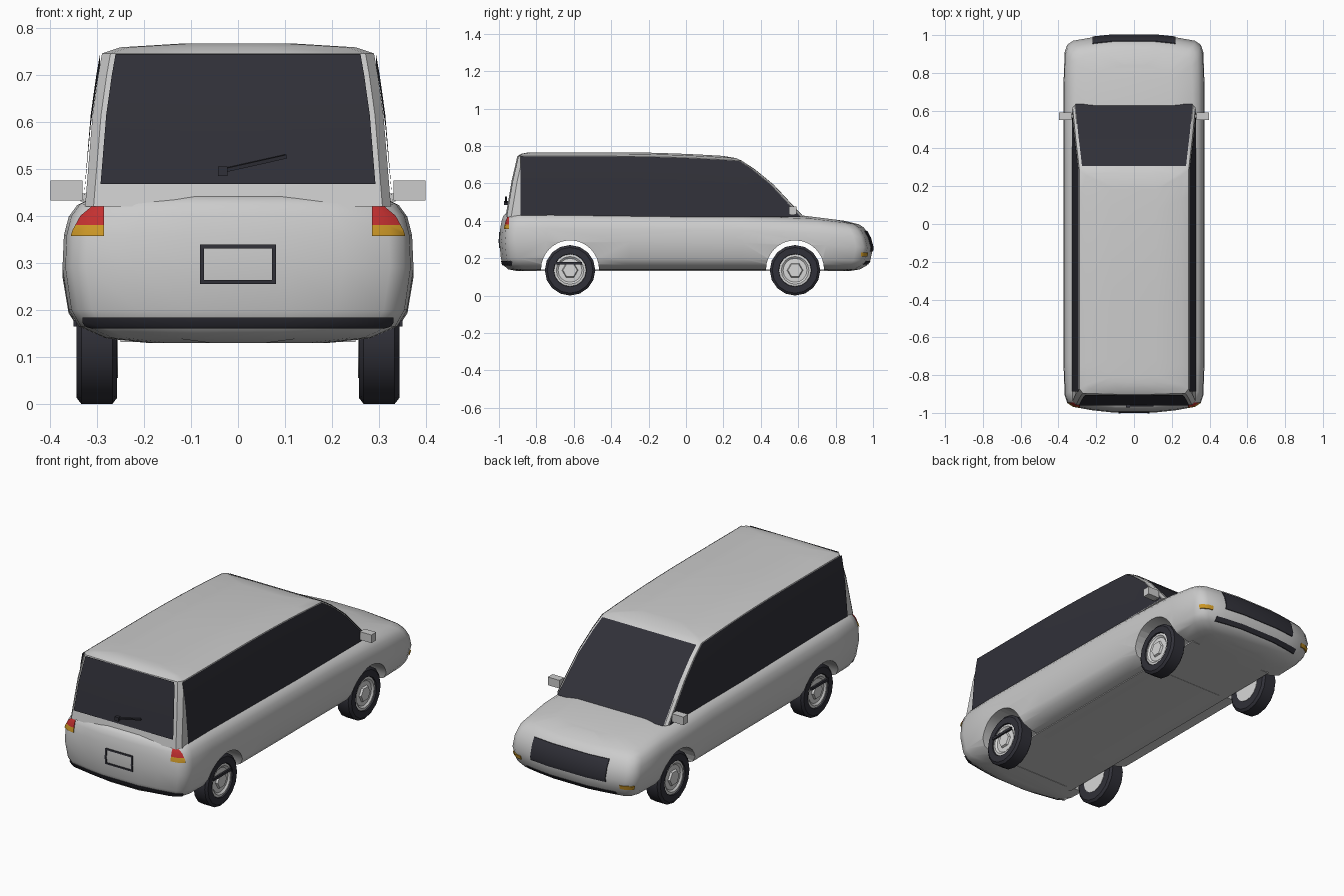
import bpy, bmesh, math
from mathutils import Matrix, Vector

if "Cube" in bpy.data.objects:
    bpy.data.objects.remove(bpy.data.objects["Cube"])


def material(name, rgb):
    m = bpy.data.materials.new(name)
    m.use_nodes = True
    m.diffuse_color = (*rgb, 1)
    bsdf = m.node_tree.nodes["Principled BSDF"]
    bsdf.inputs["Base Color"].default_value = (*rgb, 1)
    bsdf.inputs["Roughness"].default_value = 0.6
    return m


PAINT = material("light grey paint", (0.6, 0.6, 0.6))
DARK = material("dark glass and rubber", (0.03, 0.03, 0.04))
RED = material("red lamp", (0.55, 0.03, 0.03))
AMBER = material("amber lamp", (0.62, 0.32, 0.02))
HUB = material("pale wheel hub", (0.68, 0.68, 0.68))


def finish(bm, name, mat, smooth=None):
    bmesh.ops.recalc_face_normals(bm, faces=bm.faces)
    mesh = bpy.data.meshes.new(name)
    bm.to_mesh(mesh)
    bm.free()
    ob = bpy.data.objects.new(name, mesh)
    bpy.context.collection.objects.link(ob)
    mesh.materials.append(mat)
    if smooth:
        shade(ob, smooth)
    return ob


def activate(ob):
    bpy.ops.object.select_all(action="DESELECT")
    ob.select_set(True)
    bpy.context.view_layer.objects.active = ob


def shade(ob, degrees):
    activate(ob)
    bpy.ops.object.shade_smooth_by_angle(angle=math.radians(degrees))


def box(name, x, y, z, mat):
    bm = bmesh.new()
    lo, hi = Vector((x[0], y[0], z[0])), Vector((x[1], y[1], z[1]))
    m = Matrix.Translation((lo + hi) / 2) @ Matrix.Diagonal((*(hi - lo), 1))
    bmesh.ops.create_cube(bm, size=1, matrix=m)
    return finish(bm, name, mat)


def boolean(ob, cutter, operation):
    mod = ob.modifiers.new("cut", "BOOLEAN")
    mod.operation, mod.object, mod.solver = operation, cutter, "EXACT"
    activate(ob)
    bpy.ops.object.modifier_apply(modifier=mod.name)
    bpy.data.objects.remove(cutter)


def loft(name, levels, outline, height, mat, smooth):
    """Stack mirrored plan outlines and close both ends with quads."""
    bm = bmesh.new()
    rings = []
    for z, w, rear, front in levels:
        half = outline(w, rear, front)
        pts = half + [(-x, y) for x, y in reversed(half)]
        rings.append([bm.verts.new((x, y, height(y, z))) for x, y in pts])
    n = len(rings[0])
    for a, b in zip(rings, rings[1:]):
        for i in range(n):
            j = (i + 1) % n
            bm.faces.new((a[i], a[j], b[j], b[i]))
    for r in (rings[0], rings[-1]):
        for i in range(n // 2 - 1):
            bm.faces.new((r[i], r[i + 1], r[n - 2 - i], r[n - 1 - i]))
    return finish(bm, name, mat, smooth)


# Lower body: height, half width, rear end, front end
BODY = [(.13, .2, -.9, .88), (.14, .285, -.95, .93), (.165, .34, -.98, .965),
        (.2, .36, -.99, .985), (.29, .373, -.998, 1.0), (.36, .37, -.993, .985),
        (.4, .36, -.985, .968), (.425, .342, -.977, .95), (.442, .31, -.96, .925),
        (.454, .2, -.87, .85)]
CORNER = [(.15, .012), (.05, .03), (.02, .05), (.006, .09), (0, .25)]


def body_outline(w, rear, front):
    nose = [(w * .3, front)] + [(w - a, front - b) for a, b in CORNER]
    tail = [(w * .3, rear)] + [(w - a, rear + b) for a, b in CORNER]
    return nose + [(w, .3), (w, -.3)] + tail[::-1]


def body_height(y, z):
    top = .445 - .013 * (y + .95) - .11 * max(0, y - .58)
    return .14 + (z - .14) * (top - .14) / .305


def make_body(name, mat, grow=0):
    levels = [(z, w + grow, r - grow, f + grow) for z, w, r, f in BODY]
    return loft(name, levels, body_outline, body_height, mat, 40)


def patch(name, x, y, z, mat):
    """Thin detail that follows the body skin inside a box."""
    ob = make_body(name, mat, .004)
    boolean(ob, box("cutter", x, y, z, mat), "INTERSECT")


body = make_body("lower_body", PAINT)

# Wheel arches cut across the body, with the floor kept between the wheels
AXLES = {"rear": -.62, "front": .583}
for y in AXLES.values():
    bm = bmesh.new()
    bmesh.ops.create_cone(bm, cap_ends=True, segments=32, radius1=.155, radius2=.155, depth=1,
                          matrix=Matrix.Translation((0, y, .14)) @ Matrix.Rotation(math.pi / 2, 4, "Y"))
    boolean(body, finish(bm, "cutter", PAINT), "DIFFERENCE")
shade(body, 40)
box("floor_pan", (-.25, .25), (-.8, .76), (.132, .14), PAINT)

# Cabin
CABIN = [(.42, .325, -.965, .63), (.615, .309, -.932, .47), (.7, .297, -.912, .37),
         (.745, .289, -.902, .3), (.758, .25, -.88, .27), (.766, .12, -.84, .2)]


def cabin_outline(w, rear, front):
    sides = [(w, front + (rear - front) * k / 8) for k in range(1, 8)]
    return ([(w * .3, front), (w - .012, front - .002), (w, front - .015)] + sides
            + [(w, rear + .03), (w - .018, rear + .006), (w * .3, rear)])


def cabin_height(y, z):
    return z - .025 * max(0, (y + .4) / .7) ** 2 * (z - .42) / .325


loft("cabin", CABIN, cabin_outline, cabin_height, PAINT, 30)


def cabin_at(z):
    for a, b in zip(CABIN, CABIN[1:]):
        if z <= b[0]:
            k = (z - a[0]) / (b[0] - a[0])
            return [p + (q - p) * k for p, q in zip(a, b)][1:]


def glass(name, heights, point, columns):
    bm = bmesh.new()
    rows = []
    for z in heights:
        pts = [point(z, i / columns, *cabin_at(z)) for i in range(columns + 1)]
        rows.append([bm.verts.new((x, y, cabin_height(y, z))) for x, y in pts])
    for a, b in zip(rows, rows[1:]):
        for i in range(columns):
            bm.faces.new((a[i], a[i + 1], b[i + 1], b[i]))
    finish(bm, name, DARK, 30)


# Windows
PANE = (.42, .615, .7, .743)
for side, s in (("left", 1), ("right", -1)):
    glass(side + "_side_window", PANE,
          lambda z, k, w, r, f: (s * (w + .004), -.886 + (f - .018 + .886) * k), 10)
glass("windscreen", PANE, lambda z, k, w, r, f: ((2 * k - 1) * (w - .014), f + .004), 2)
glass("rear_window", (.468, .615, .7, .744),
      lambda z, k, w, r, f: ((2 * k - 1) * (w - .029), r - .004), 2)

# Rear and front painted details
REAR, NOSE = (-1.1, -.93), (.9, 1.1)
patch("rear_bumper_strip", (-.33, .33), REAR, (.16, .184), DARK)
patch("grille", (-.22, .22), NOSE, (.235, .345), DARK)
patch("front_bumper_strip", (-.26, .26), NOSE, (.165, .185), DARK)
for side, s in (("left", 1), ("right", -1)):
    def span(a, b):
        return tuple(sorted((s * a, s * b)))
    patch(side + "_tail_lamp", span(.285, .345), (-1.1, -.945), (.38, .438), RED)
    patch(side + "_rear_indicator", span(.285, .357), (-1.1, -.945), (.357, .38), AMBER)
    patch(side + "_front_indicator", span(.29, .39), (.935, 1.1), (.21, .23), AMBER)
    patch(side + "_plate_frame_end", span(.072, .081), REAR, (.255, .339), DARK)
    box(side + "_mirror", span(.33, .398), (.55, .59), (.432, .475), PAINT)
    box(side + "_mirror_arm", span(.3, .335), (.56, .58), (.43, .447), PAINT)
    box(side + "_rear_wheel_bar", span(.34, .35), (-.7, -.555), (.165, .178), DARK)
for name, z in (("lower", .255), ("upper", .33)):
    patch(name + "_plate_frame", (-.08, .08), REAR, (z, z + .009), DARK)

# Rear wiper
box("wiper_pivot", (-.043, -.022), (-.972, -.95), (.485, .505), DARK)
arm = box("wiper_arm", (-.07, .07), (-.004, .004), (-.004, .004), DARK)
arm.location = (.035, -.962, .511)
arm.rotation_euler = (.18, -.22, 0)


def lathe(name, profile, sides, mat, place, smooth):
    """Revolve (x, radius) points about the axle."""
    bm = bmesh.new()
    rings = [[bm.verts.new((x, r * math.cos(a), r * math.sin(a)))
              for a in (2 * math.pi * i / sides for i in range(sides))] for x, r in profile]
    for a, b in zip(rings, rings[1:]):
        for i in range(sides):
            j = (i + 1) % sides
            bm.faces.new((a[i], a[j], b[j], b[i]))
    bm.faces.new(rings[0])
    bm.faces.new(rings[-1])
    bmesh.ops.transform(bm, matrix=place, verts=bm.verts)
    finish(bm, name, mat, smooth)


# Wheels
for end, y in AXLES.items():
    for side, s in (("left", 1), ("right", -1)):
        place = Matrix.Translation((s * .3, y, .135)) @ Matrix.Diagonal((s, 1, 1, 1))
        name = f"{end}_{side}_"
        lathe(name + "tyre", [(-.043, .085), (-.043, .122), (-.033, .135), (.033, .135),
                              (.043, .122), (.043, .088), (.025, .084)], 16, DARK, place, 30)
        lathe(name + "hub", [(-.045, .08), (.036, .086), (.038, .074), (.03, .064), (.032, .04)],
              16, HUB, place, 25)
        lathe(name + "hub_cap", [(.028, .045), (.042, .038)], 6, HUB, place, 20)
